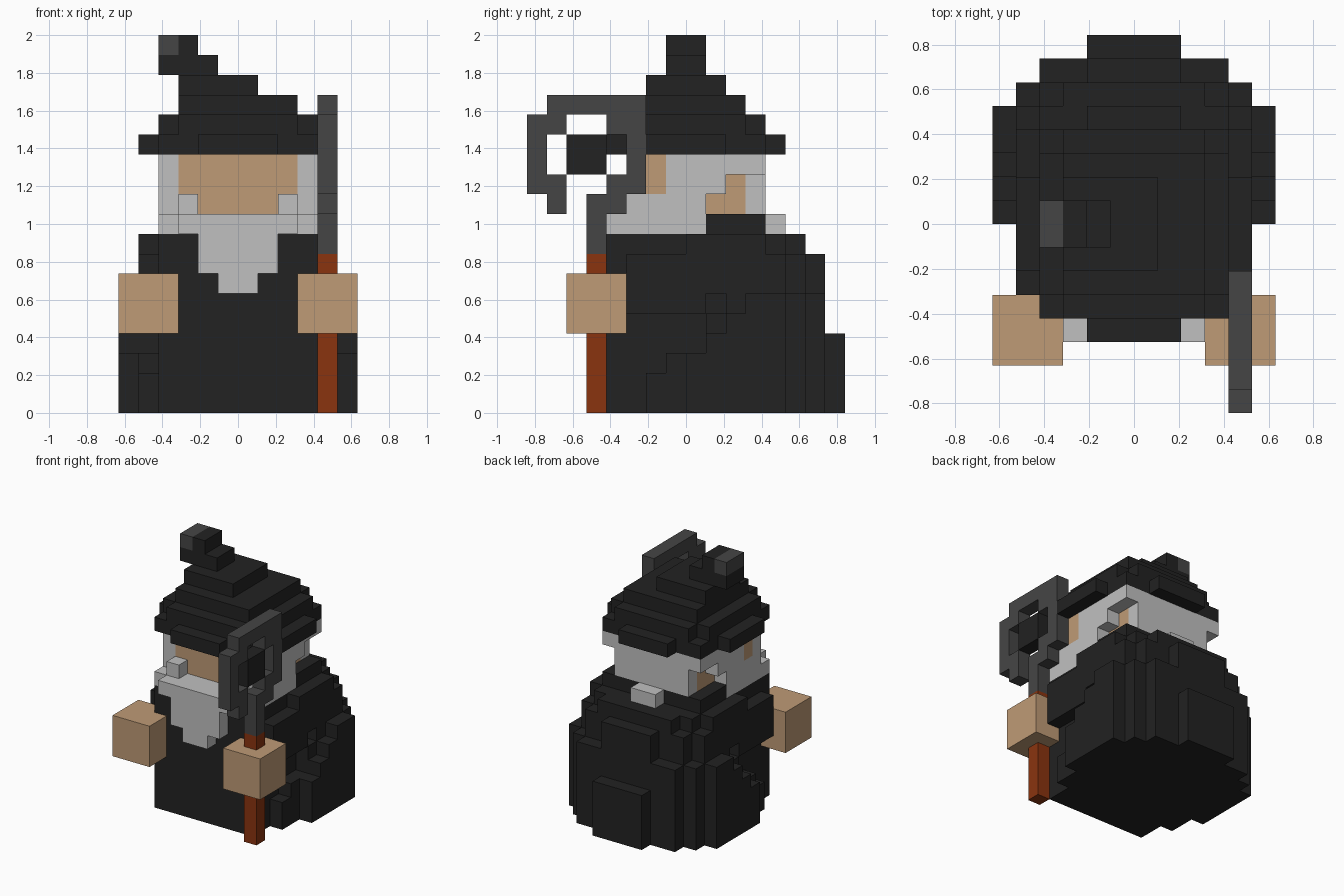
import bpy, bmesh, math
from mathutils import Vector

cube = bpy.data.objects.get("Cube")
if cube:
    bpy.data.objects.remove(cube, do_unlink=True)

U = 2 / 19  # edge length of one block


def material(name, srgb):
    col = [((c / 255 + 0.055) / 1.055) ** 2.4 for c in srgb] + [1]
    m = bpy.data.materials.new(name)
    m.use_nodes = True
    m.diffuse_color = col
    bsdf = m.node_tree.nodes["Principled BSDF"]
    bsdf.inputs["Base Color"].default_value = col
    bsdf.inputs["Roughness"].default_value = 0.9
    return m


BLACK = material("black cloth", (34, 34, 34))
GREY = material("dark grey", (69, 69, 69))
HAIR = material("light grey hair", (192, 192, 192))
SKIN = material("skin", (191, 155, 118))
WOOD = material("red brown wood", (138, 52, 15))


def blocks(name, mat, boxes, mirror=False):
    """Fill boxes (x0,x1,y0,y1,z0,z1 in blocks) and keep only the outer skin."""
    cells = set()
    for x0, x1, y0, y1, z0, z1 in boxes:
        for x in range(x0, x1):
            for y in range(y0, y1):
                for z in range(z0, z1):
                    cells.add((x, y, z))
                    if mirror:
                        cells.add((-1 - x, y, z))
    bm = bmesh.new()
    for cell in cells:
        for axis in range(3):
            for side in (0, 1):
                near = list(cell)
                near[axis] += 2 * side - 1
                if tuple(near) in cells:
                    continue
                b, c = (axis + 1) % 3, (axis + 2) % 3
                ring = [(0, 0), (1, 0), (1, 1), (0, 1)]
                verts = []
                for s, t in (ring if side else ring[::-1]):
                    p = Vector(cell)
                    p[axis] += side
                    p[b] += s
                    p[c] += t
                    verts.append(bm.verts.new(p * U))
                bm.faces.new(verts)
    bmesh.ops.remove_doubles(bm, verts=bm.verts, dist=U * 0.01)
    bmesh.ops.dissolve_limit(bm, angle_limit=math.radians(1),
                             verts=bm.verts, edges=bm.edges)
    me = bpy.data.meshes.new(name)
    bm.to_mesh(me)
    bm.free()
    me.materials.append(mat)
    ob = bpy.data.objects.new(name, me)
    bpy.context.scene.collection.objects.link(ob)
    return ob


# Robe: flat front, stepped cape flaring out towards the back
blocks("robe", BLACK, [
    (0, 4, -4, 5, 0, 9),
    (0, 3, 5, 6, 0, 9),
    (0, 4, 1, 4, 9, 10),      # collar
    (4, 5, -2, 6, 0, 2),      # cape sides
    (4, 5, -1, 6, 2, 3),
    (4, 5, 1, 6, 3, 5),
    (4, 5, 2, 6, 5, 6),
    (4, 5, 0, 4, 6, 9),
    (4, 5, 3, 5, 5, 8),
    (5, 6, 0, 5, 0, 3),       # widest flare
    (5, 6, 1, 5, 3, 4),
    (5, 6, 2, 5, 4, 5),
    (5, 6, 3, 5, 5, 6),
    (0, 4, 5, 6, 0, 8),       # back layers
    (0, 4, 6, 7, 0, 6),
    (0, 2, 6, 7, 6, 8),
    (0, 2, 7, 8, 0, 4),
], mirror=True)

# Sleeves and hands
for side, x in (("right", -5), ("left", 4)):
    blocks(side + "_sleeve", BLACK, [(x, x + 1, -3, 1, 5, 8)])
for side, x in (("right", -6), ("left", 3)):
    blocks(side + "_hand", SKIN, [(x, x + 3, -6, -3, 4, 7)])

# Head with temples
blocks("head", SKIN, [
    (0, 3, -3, 3, 10, 13),
    (3, 4, -2, -1, 11, 13),
], mirror=True)

# Hair around the sides and back, with a small tail
blocks("hair", HAIR, [
    (3, 4, -3, -2, 11, 13),
    (3, 4, -1, 4, 12, 13),
    (3, 4, -1, 2, 11, 12),
    (0, 3, 3, 4, 10, 13),
    (0, 1, 4, 5, 9, 10),
], mirror=True)

# Beard and moustache
blocks("beard", HAIR, [
    (3, 4, -3, 1, 10, 11),
    (0, 4, -4, 1, 9, 10),
    (0, 3, -5, -4, 9, 10),
    (0, 2, -5, -4, 7, 9),
    (0, 1, -5, -4, 6, 7),
    (2, 3, -4, -3, 10, 11),
], mirror=True)

# Pointed hat bending to the right, with a grey tip
blocks("hat", BLACK, [
    (-5, 5, -2, 2, 13, 14), (-4, 4, -4, 4, 13, 14), (-2, 2, -5, 5, 13, 14),
    (-4, 4, -3, 3, 14, 15), (-3, 3, -4, 4, 14, 15),
    (-3, 3, -3, 3, 15, 16),
    (-3, 1, -2, 2, 16, 17),
    (-4, -1, -1, 1, 17, 18),
    (-3, -2, -1, 1, 18, 19),
])
blocks("hat_tip", GREY, [(-4, -3, -1, 1, 18, 19)])

# Staff with a curled head around a dark gem
blocks("staff_shaft", WOOD, [(4, 5, -5, -4, 0, 8)])
blocks("staff_crook", GREY, [
    (4, 5, -5, -4, 8, 11),
    (4, 5, -4, -3, 10, 12),
    (4, 5, -3, -2, 11, 15),
    (4, 5, -4, -3, 14, 15),
    (4, 5, -7, -2, 15, 16),
    (4, 5, -7, -6, 14, 15),
    (4, 5, -8, -7, 11, 15),
    (4, 5, -7, -6, 10, 12),
])
blocks("staff_gem", BLACK, [(4, 5, -6, -4, 12, 14)])
